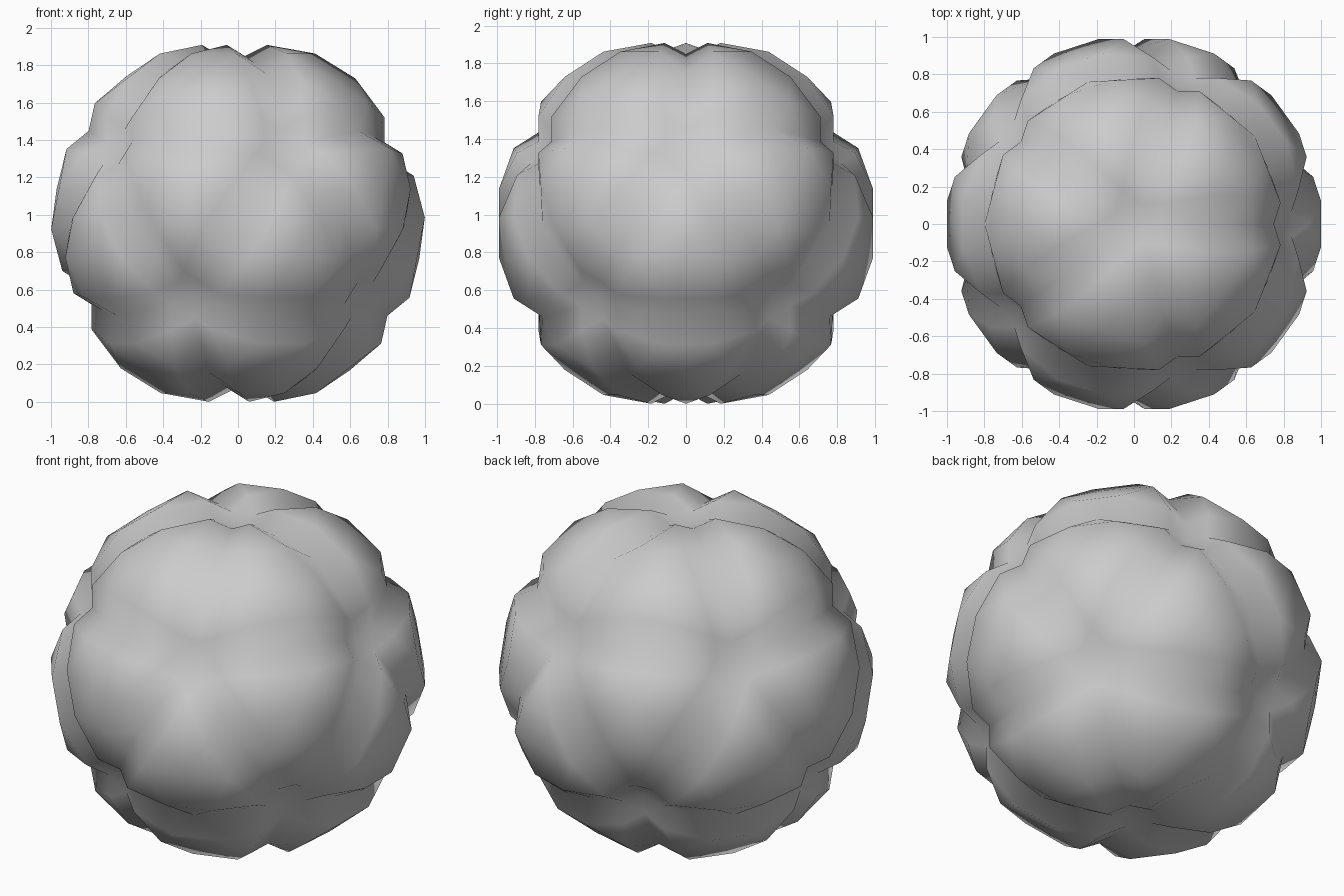
import bpy, bmesh

cube = bpy.data.objects.get("Cube")
if cube:
    bpy.data.objects.remove(cube, do_unlink=True)

STEPS = 6  # segments along each side of a lobe

# Lobe profile: grid place (steps towards each corner) -> pull of each corner
PROFILE = {
    (6, 0, 0): (0.86, 0, 0),          # pinched corner
    (5, 1, 0): (0.836, 0.131, 0),     # valley beside the corner
    (4, 2, 0): (0.706, 0.335, 0),     # valley
    (3, 3, 0): (0.552, 0.552, 0),     # middle of the valley
    (4, 1, 1): (0.835, 0.133, 0.133), # shoulder above the corner
    (3, 2, 1): (0.649, 0.409, 0.169), # rim of the crown
    (2, 2, 2): (0.414, 0.414, 0.414), # crown
}


def lobe_point(corners, place):
    """Position of a grid place on the lobe between three corner directions."""
    key = tuple(sorted(place, reverse=True))
    pull = dict(zip(key, PROFILE[key]))
    p, q, r = corners
    return p * pull[place[0]] + q * pull[place[1]] + r * pull[place[2]]


# Icosahedron guide: one lobe per face
guide = bmesh.new()
bmesh.ops.create_icosphere(guide, subdivisions=1, radius=1.0)
ball = bmesh.new()

# Puffed triangular lobes
for face in guide.faces:
    corners = [v.co.normalized() for v in face.verts]
    grid = {}
    for i in range(STEPS + 1):
        for j in range(STEPS + 1 - i):
            grid[i, j] = ball.verts.new(lobe_point(corners, (i, j, STEPS - i - j)))
    for i in range(STEPS):
        for j in range(STEPS - i):
            ball.faces.new((grid[i, j], grid[i + 1, j], grid[i, j + 1]))
            if i + j < STEPS - 1:
                ball.faces.new((grid[i + 1, j], grid[i + 1, j + 1], grid[i, j + 1]))
guide.free()

# Join the lobes along their valleys
bmesh.ops.remove_doubles(ball, verts=ball.verts, dist=0.001)
bmesh.ops.recalc_face_normals(ball, faces=ball.faces)

# Stand on the ground, shaded smooth
ground = min(v.co.z for v in ball.verts)
bmesh.ops.translate(ball, verts=ball.verts, vec=(0, 0, -ground))
for f in ball.faces:
    f.smooth = True

mesh = bpy.data.meshes.new("lobed_ball")
ball.to_mesh(mesh)
ball.free()
obj = bpy.data.objects.new("lobed_ball", mesh)
bpy.context.collection.objects.link(obj)

# Plain grey
grey = bpy.data.materials.new("light_grey")
grey.use_nodes = True
colour = (0.6, 0.6, 0.6, 1)
grey.diffuse_color = colour
grey.node_tree.nodes["Principled BSDF"].inputs["Base Color"].default_value = colour
mesh.materials.append(grey)
